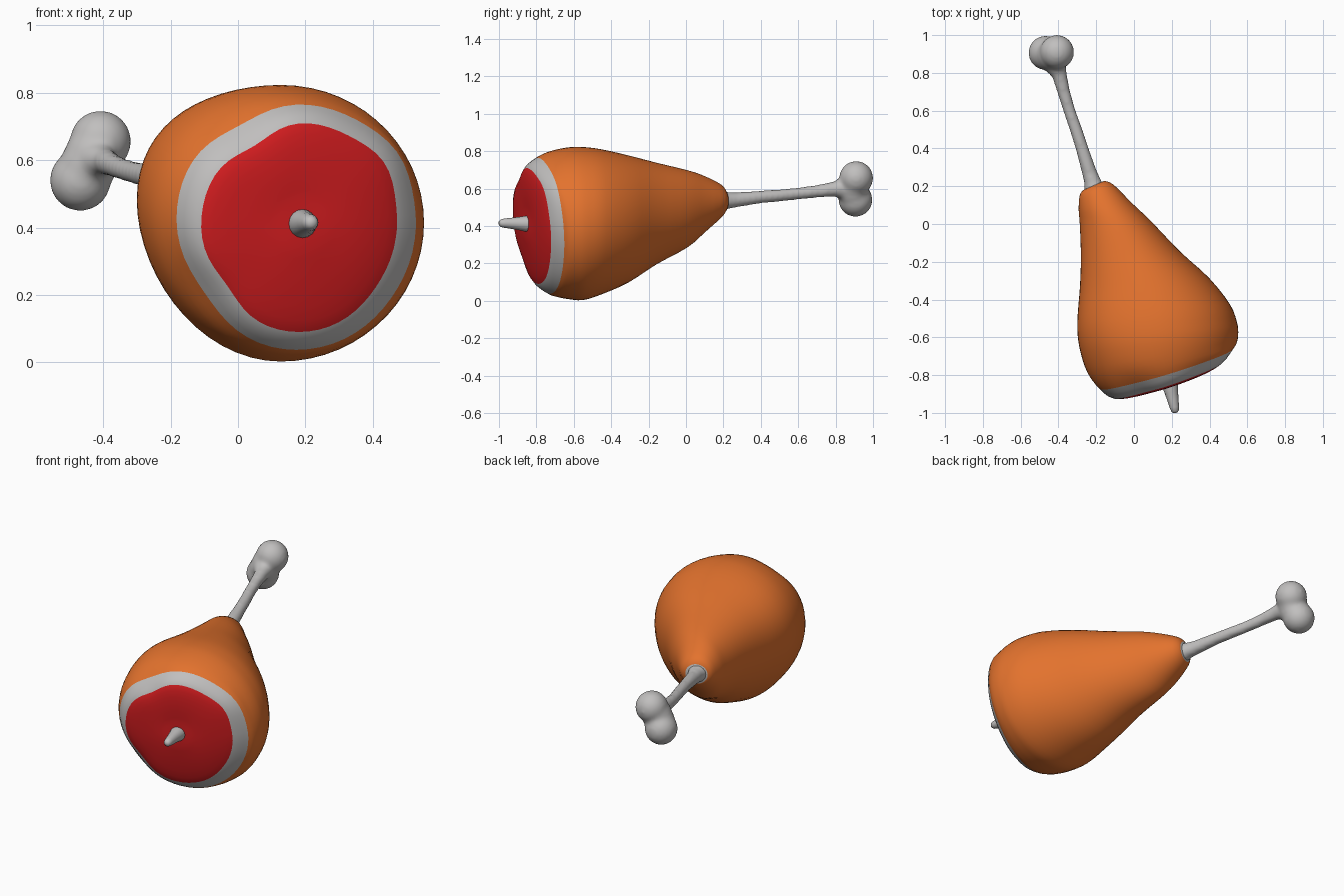
import bpy, bmesh, math
from mathutils import Vector

if "Cube" in bpy.data.objects:
    bpy.data.objects.remove(bpy.data.objects["Cube"])


def material(name, rgb):
    m = bpy.data.materials.new(name)
    m.diffuse_color = (*rgb, 1)
    m.use_nodes = True
    m.node_tree.nodes["Principled BSDF"].inputs["Base Color"].default_value = m.diffuse_color
    return m


SKIN = material("roasted skin orange", (0.77, 0.17, 0.027))
BONE = material("bone grey", (0.53, 0.52, 0.515))
MEAT = material("meat red", (0.65, 0.012, 0.014))


def finish(bm, name, mats):
    bmesh.ops.recalc_face_normals(bm, faces=bm.faces)
    me = bpy.data.meshes.new(name)
    bm.to_mesh(me)
    bm.free()
    for m in mats:
        me.materials.append(m)
    ob = bpy.data.objects.new(name, me)
    bpy.context.collection.objects.link(ob)
    for p in me.polygons:
        p.use_smooth = True
    return ob


def loft(bm, rings):
    """Skin a list of point rings; returns the faces of each band."""
    vs = [[bm.verts.new(p) for p in r] for r in rings]
    n = len(vs[0])
    return vs, [[bm.faces.new((a[i], a[(i + 1) % n], b[(i + 1) % n], b[i]))
                 for i in range(n)] for a, b in zip(vs, vs[1:])]


def catmull(p0, p1, p2, p3, t):
    return [0.5 * (2 * b + (c - a) * t + (2 * a - 5 * b + 4 * c - d) * t * t
                   + (3 * b - a - 3 * c + d) * t ** 3)
            for a, b, c, d in zip(p0, p1, p2, p3)]


# Ham body: left x, left y, right x, right y, bottom z, top z, left lift,
# forward tilt, edge bumps
SECTIONS = [
    (-.270, .178, -.155, .228, .475, .592, 0, 0, 0),
    (-.287, .152, -.108, .208, .440, .625, 0, 0, 0),
    (-.293, .080, -.012, .112, .362, .668, 0, 0, 0),
    (-.287, .000, .090, .015, .285, .698, .01, 0, 0),
    (-.281, -.170, .243, -.145, .195, .738, .03, 0, 0),
    (-.286, -.330, .397, -.285, .098, .777, .05, 0, 0),
    (-.298, -.480, .508, -.425, .034, .810, .065, 0, 0),
    (-.299, -.580, .545, -.520, .004, .822, .065, 0, 0),
    (-.283, -.680, .552, -.575, .008, .820, .05, .005, 0),
    (-.245, -.790, .546, -.622, .020, .800, .03, .02, .1),
    (-.183, -.872, .528, -.655, .037, .767, .02, .035, .6),
    (-.110, -.920, .472, -.725, .090, .712, 0, .035, 1),
    (.010, -.905, .375, -.785, .210, .600, 0, .02, .5),
    (.120, -.876, .260, -.832, .340, .480, 0, 0, 0),
]
BUMPS = [(35, .065, 18), (120, -.10, 20), (217, -.08, 20), (325, -.03, 25)]
SEG, STEPS = 60, 3


def section_ring(s):
    xl, yl, xr, yr, zb, zt, lift, tilt, bump = s
    out = []
    for i in range(SEG):
        deg = 360 * i / SEG
        r = 1 + bump * sum(h * math.exp(-((deg - a) / w) ** 2) for a, h, w in BUMPS)
        c, d = r * math.cos(math.radians(deg)), r * math.sin(math.radians(deg))
        z = (zb + zt) / 2 + d * (zt - zb) / 2 + (lift * c * c if c < 0 else 0)
        out.append(((xl + xr) / 2 + c * (xr - xl) / 2,
                    (yl + yr) / 2 + c * (yr - yl) / 2 - d * tilt, z))
    return out


rings = []
last = len(SECTIONS) - 1
for k in range(last):
    pts = [SECTIONS[max(0, min(last, k + j))] for j in (-1, 0, 1, 2)]
    rings += [section_ring(catmull(*pts, t / STEPS)) for t in range(STEPS)]
rings.append(section_ring(SECTIONS[-1]))

bm = bmesh.new()
vs, bands = loft(bm, rings)
for i, band in enumerate(bands):
    for f in band:      # skin, then the fat rim, then the meat of the cut face
        f.material_index = 0 if i < 10 * STEPS else 1 if i < 11 * STEPS else 2
for ring, tip, mi in ((vs[0], (-.213, .212, .535), 1), (vs[-1], (.19, -.856, .41), 2)):
    c = bm.verts.new(tip)
    for i in range(SEG):
        bm.faces.new((ring[i], ring[(i + 1) % SEG], c)).material_index = mi
finish(bm, "ham_body", [SKIN, BONE, MEAT])


def tube(bm, path, sides=20):
    """Round closed tube along points (x, y, z, radius)."""
    rings = []
    for i, (x, y, z, r) in enumerate(path):
        a = Vector(path[max(i - 1, 0)][:3])
        b = Vector(path[min(i + 1, len(path) - 1)][:3])
        d = (b - a).normalized()
        u = d.cross(Vector((0, 0, 1))).normalized()
        v = u.cross(d)
        rings.append([Vector((x, y, z)) + r * (u * math.cos(t) + v * math.sin(t))
                      for t in (2 * math.pi * j / sides for j in range(sides))])
    vs, _ = loft(bm, rings)
    bm.faces.new(vs[0])
    bm.faces.new(vs[-1])


# Shank bone with a two-lobed knuckle, fused into one skin
bm = bmesh.new()
tube(bm, [(-.19, .10, .53, .05), (-.212, .195, .535, .054), (-.218, .22, .536, .046),
          (-.235, .27, .54, .040),
          (-.275, .40, .555, .034), (-.307, .50, .563, .033), (-.342, .60, .573, .032),
          (-.372, .70, .585, .034), (-.395, .79, .597, .040), (-.418, .84, .60, .060),
          (-.435, .89, .60, .078)])
for x, y, z, r in ((-.408, .910, .656, .091), (-.468, .906, .540, .091),
                   (-.430, .895, .615, .085), (-.446, .893, .580, .085)):
    res = bmesh.ops.create_uvsphere(bm, u_segments=28, v_segments=18, radius=r)
    bmesh.ops.translate(bm, verts=res["verts"], vec=(x, y, z))
shank = finish(bm, "shank_bone", [BONE])
m = shank.modifiers.new("fuse", "REMESH")
m.mode = "VOXEL"
m.voxel_size = 0.01
m.use_smooth_shade = True
m = shank.modifiers.new("soften", "SMOOTH")
m.factor = 0.5
m.iterations = 12

# Bone stub poking out of the cut face
bm = bmesh.new()
tube(bm, [(.185, -.80, .41, .046), (.192, -.86, .412, .042), (.198, -.89, .413, .036),
          (.206, -.93, .414, .030), (.214, -.97, .415, .025), (.218, -.99, .415, .020),
          (.220, -1.0, .415, .010)], 16)
finish(bm, "cut_bone_stub", [BONE])
